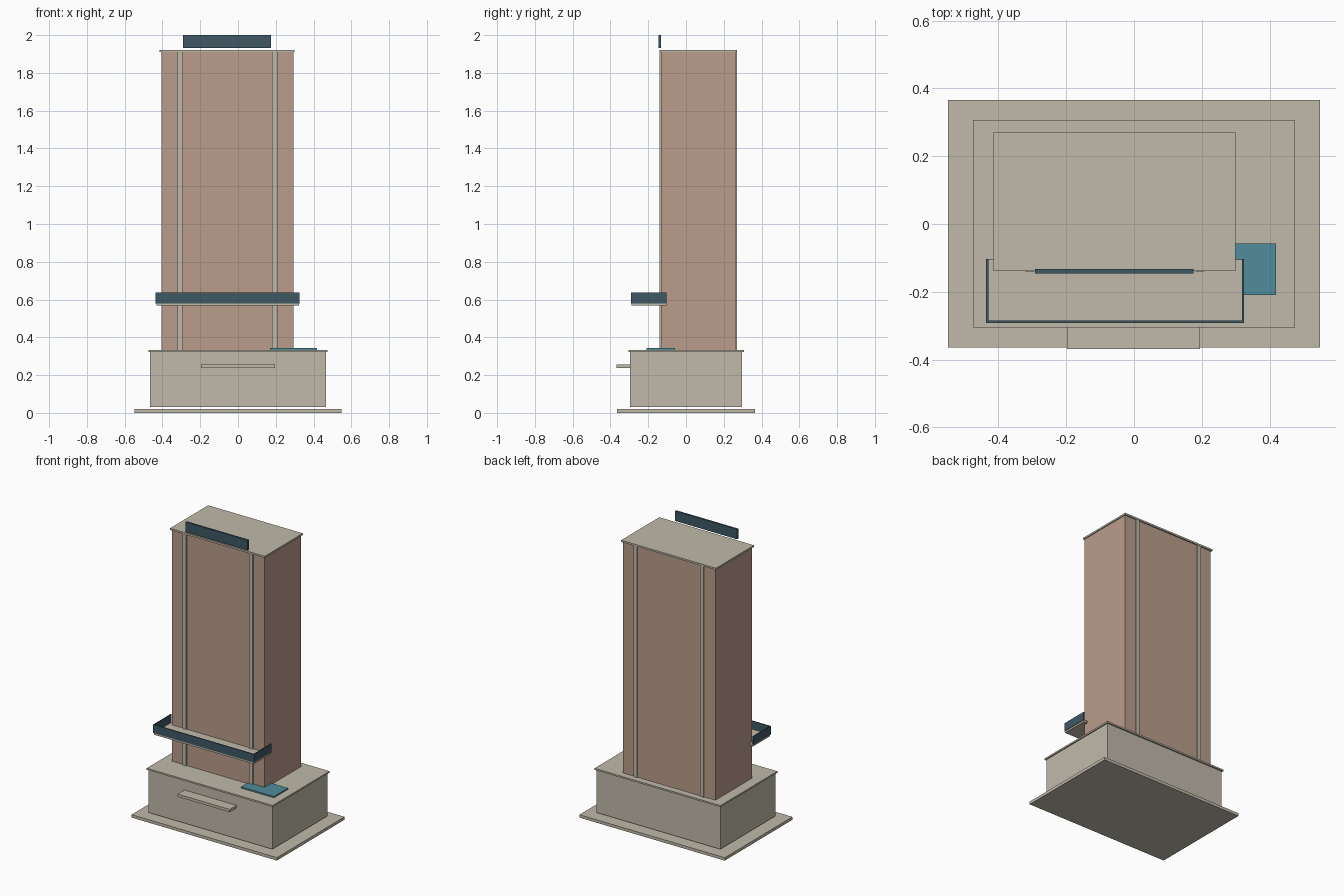
import bpy

cube = bpy.data.objects.get("Cube")
if cube:
    bpy.data.objects.remove(cube, do_unlink=True)


def material(name, rgb):
    """Flat material from 0-255 display values."""
    col = [((c / 255 + 0.055) / 1.055) ** 2.4 for c in rgb] + [1.0]
    mat = bpy.data.materials.new(name)
    mat.use_nodes = True
    mat.diffuse_color = col
    mat.node_tree.nodes["Principled BSDF"].inputs["Base Color"].default_value = col
    return mat


stone = material("pale stone", (192, 186, 170))
brick = material("brown brick", (186, 157, 139))
glass = material("dark glass", (62, 88, 100))
water = material("pool teal", (80, 140, 154))


def box(name, mat, x, y, z):
    """Box spanning the given (min, max) ranges."""
    spans = (x, y, z)
    bpy.ops.mesh.primitive_cube_add(size=1, location=[(a + b) / 2 for a, b in spans])
    ob = bpy.context.object
    ob.name = name
    ob.scale = [b - a for a, b in spans]
    bpy.ops.object.transform_apply(location=False, rotation=False, scale=True)
    ob.data.materials.append(mat)
    return ob


# Ground slab, podium and entrance canopy
box("ground_slab", stone, (-0.548, 0.548), (-0.364, 0.365), (0, 0.02))
box("podium", stone, (-0.467, 0.467), (-0.296, 0.297), (0.03, 0.323))
box("podium_roof", stone, (-0.475, 0.475), (-0.305, 0.307), (0.323, 0.334))
box("entrance_canopy", stone, (-0.197, 0.195), (-0.368, -0.29), (0.237, 0.256))

# Pool on the podium terrace
box("pool", water, (0.17, 0.418), (-0.21, -0.058), (0.334, 0.343))

# Tower and its roof
box("tower", brick, (-0.405, 0.293), (-0.132, 0.262), (0.334, 1.91))
box("tower_roof", stone, (-0.415, 0.299), (-0.139, 0.271), (1.91, 1.922))

# Vertical pilasters on the front and back walls
for side, x in (("right", -0.321), ("left", 0.181)):
    for face, y in (("front", (-0.14, -0.13)), ("back", (0.26, 0.269))):
        box(f"pilaster_{face}_{side}", stone, (x, x + 0.027), y, (0.334, 1.91))

# Balcony wrapping the tower front, with glass railing on three sides
box("balcony_floor", stone, (-0.432, 0.322), (-0.289, -0.104), (0.568, 0.582))
rail_z = (0.58, 0.637)
box("balcony_rail_front", glass, (-0.436, 0.325), (-0.292, -0.285), rail_z)
for side, x in (("right", -0.436), ("left", 0.318)):
    box(f"balcony_rail_{side}", glass, (x, x + 0.007), (-0.285, -0.103), rail_z)

# Raised screen above the roof edge
box("roof_screen", glass, (-0.292, 0.175), (-0.146, -0.133), (1.932, 2.0))
